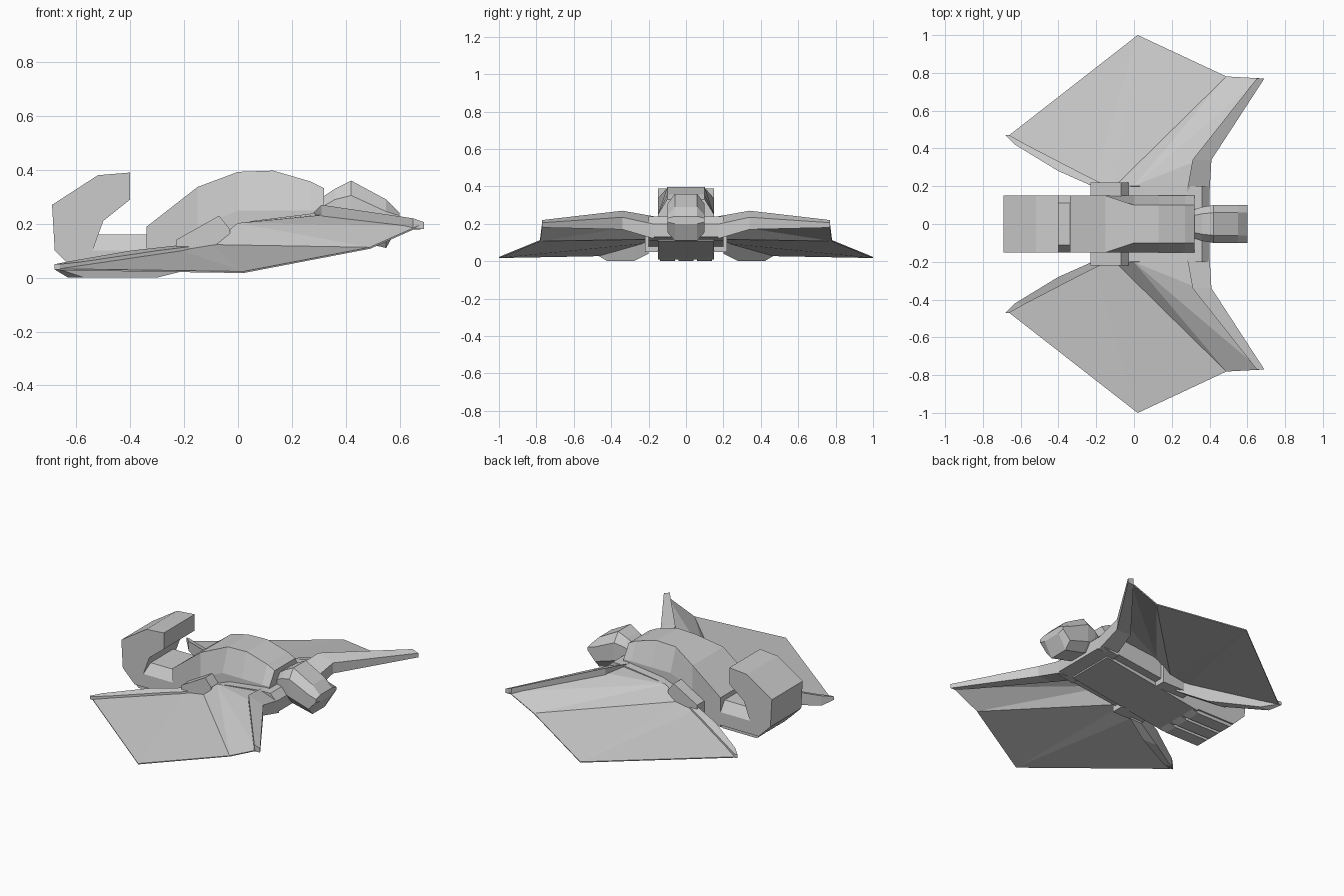
import bpy, bmesh

cube = bpy.data.objects.get("Cube")
if cube:
    bpy.data.objects.remove(cube, do_unlink=True)

SHADE = .6
grey = bpy.data.materials.new("plain grey")
grey.use_nodes = True
grey.diffuse_color = (SHADE, SHADE, SHADE, 1)
shader = grey.node_tree.nodes["Principled BSDF"]
shader.inputs["Base Color"].default_value = grey.diffuse_color

BODY_HALF = .15      # half width of the tail and torso
FLANK = .2           # half width across the shoulders


def finish(name, bm):
    """Turn the bmesh into a grey object with outward normals."""
    bmesh.ops.recalc_face_normals(bm, faces=bm.faces)
    mesh = bpy.data.meshes.new(name)
    bm.to_mesh(mesh)
    bm.free()
    mesh.materials.append(grey)
    obj = bpy.data.objects.new(name, mesh)
    bpy.context.collection.objects.link(obj)
    return obj


def loft(name, rings, side=1):
    """Bridge rings of equal size and cap both ends; side mirrors in y."""
    bm = bmesh.new()
    loops = [[bm.verts.new((x, y * side, z)) for x, y, z in ring] for ring in rings]
    for near, far in zip(loops, loops[1:]):
        for i in range(len(near)):
            bm.faces.new((near[i - 1], near[i], far[i], far[i - 1]))
    bm.faces.new(loops[0])
    bm.faces.new(loops[-1])
    return finish(name, bm)


def symmetric_ring(x, half):
    """Closed ring across the body from one half outline of (y, z) points."""
    left = [(x, y, z) for y, z in half]
    right = [(x, -y, z) for y, z in reversed(half)]
    return left + right


def prism(name, outline, y_start, y_end, side=1):
    """Extrude a side profile of (x, z) points across the body."""
    loft(name, [[(x, y, z) for x, z in outline] for y in (y_start, y_end)], side)


def beam(name, stations, front_top, side):
    """Tapered four-sided limb; each station is a centre and a radius."""
    rings = []
    for x, y, z, r in stations:
        rings.append([(x - r, y, z - r), (x + r, y, z - r),
                      (x + r, y, z + r * front_top), (x - r, y, z + r)])
    loft(name, rings, side)


def torso_ring(x):
    """Arched back, sloping belly, and a top that narrows toward the front."""
    belly = .06 + x * BODY_HALF
    waist = min(.25, .25 + x * .42)
    back = .4 - 1.2 * (x - .08) ** 2
    top_half = max(.1, min(BODY_HALF, .1 - x / 3))
    return symmetric_ring(x, [(BODY_HALF, belly), (BODY_HALF, waist), (top_half, back)])


def head_ring(x, middle, height, width):
    """Eight-sided cross-section with cut corners."""
    half = [(width * .6, middle - height), (width, middle - height / 2),
            (width, middle + height / 2), (width * .6, middle + height)]
    return symmetric_ring(x, half)


# Arched torso
loft("torso", [torso_ring(x) for x in (-.34, -.15, 0, .13, .27, .32)])

# Low saddle between torso and tail, with sloping sides
saddle_half = [(BODY_HALF, .02), (BODY_HALF, .1), (.11, .16)]
loft("saddle", [symmetric_ring(x, saddle_half) for x in (-.56, -.32)])

# Tail curling up and forward
tail = [(-.55, .02), (-.6, .02), (-.68, .1), (-.69, .27), (-.52, .38),
        (-.4, .39), (-.4, .29), (-.5, .21), (-.54, .1)]
prism("tail", tail, -BODY_HALF, BODY_HALF)

# Three rails beneath the tail
rail = [(-.64, .06), (-.58, 0), (-.35, 0), (-.2, .05)]
for label, middle in (("left", .1), ("middle", 0), ("right", -.1)):
    prism(f"{label}_tail_rail", rail, middle - .04, middle + .04)

# Faceted head
head = [(.3, .22, .07, .07), (.36, .25, .08, .09), (.42, .25, .11, .1),
        (.55, .2, .09, .1), (.6, .22, .02, .1)]
loft("head", [head_ring(*station) for station in head])

# Shoulder bar crossing the chest
prism("shoulder_bar", [(.28, .11), (.4, .13), (.4, .2), (.36, .24), (.28, .24)],
      -FLANK, FLANK)


def wing(name, side):
    """Thin membrane made of three creased panels."""
    corners = {
        "rear_tip": (-.66, .47, .03), "outer_tip": (.02, 1, .02),
        "outer_crease": (.49, .78, .11), "front_tip": (.67, .77, .19),
        "elbow": (.32, .33, .23), "shoulder": (.3, FLANK, .23),
        "hip": (0, FLANK, FLANK), "root": (-.1, FLANK, .12),
        "rear_root": (-.22, FLANK, .1),
    }
    panels = ("rear_tip outer_tip outer_crease root rear_root",
              "root outer_crease front_tip hip",
              "hip front_tip elbow shoulder")
    bm = bmesh.new()
    verts = {key: bm.verts.new((x, y * side, z)) for key, (x, y, z) in corners.items()}
    for panel in panels:
        bm.faces.new([verts[key] for key in panel.split()])
    bmesh.ops.triangulate(bm, faces=bm.faces)
    solid = finish(name, bm).modifiers.new("thickness", "SOLIDIFY")
    solid.thickness = .006
    solid.offset = 0


for label, side in (("left", 1), ("right", -1)):
    wing(f"{label}_wing", side)
    # Leading arm: shoulder, elbow, tip
    beam(f"{label}_wing_arm",
         [(.34, .17, .18, .06), (.36, .34, .22, .05), (.67, .77, .2, .02)], .3, side)
    # Trailing spar along the back of the wing
    beam(f"{label}_rear_spar",
         [(-.18, FLANK, .08, .04), (-.35, .28, .05, .05),
          (-.6, .42, .03, .03), (-.67, .47, .04, .01)], 1, side)
    # Hip bracket and flank ledge
    prism(f"{label}_hip",
          [(-.23, .05), (-.23, .14), (-.07, .23), (-.03, .18), (-.03, .05)],
          .14, .22, side)
    prism(f"{label}_flank",
          [(-.03, .08), (-.03, .18), (.05, .21), (.29, .24), (.29, .12)],
          .14, FLANK, side)
